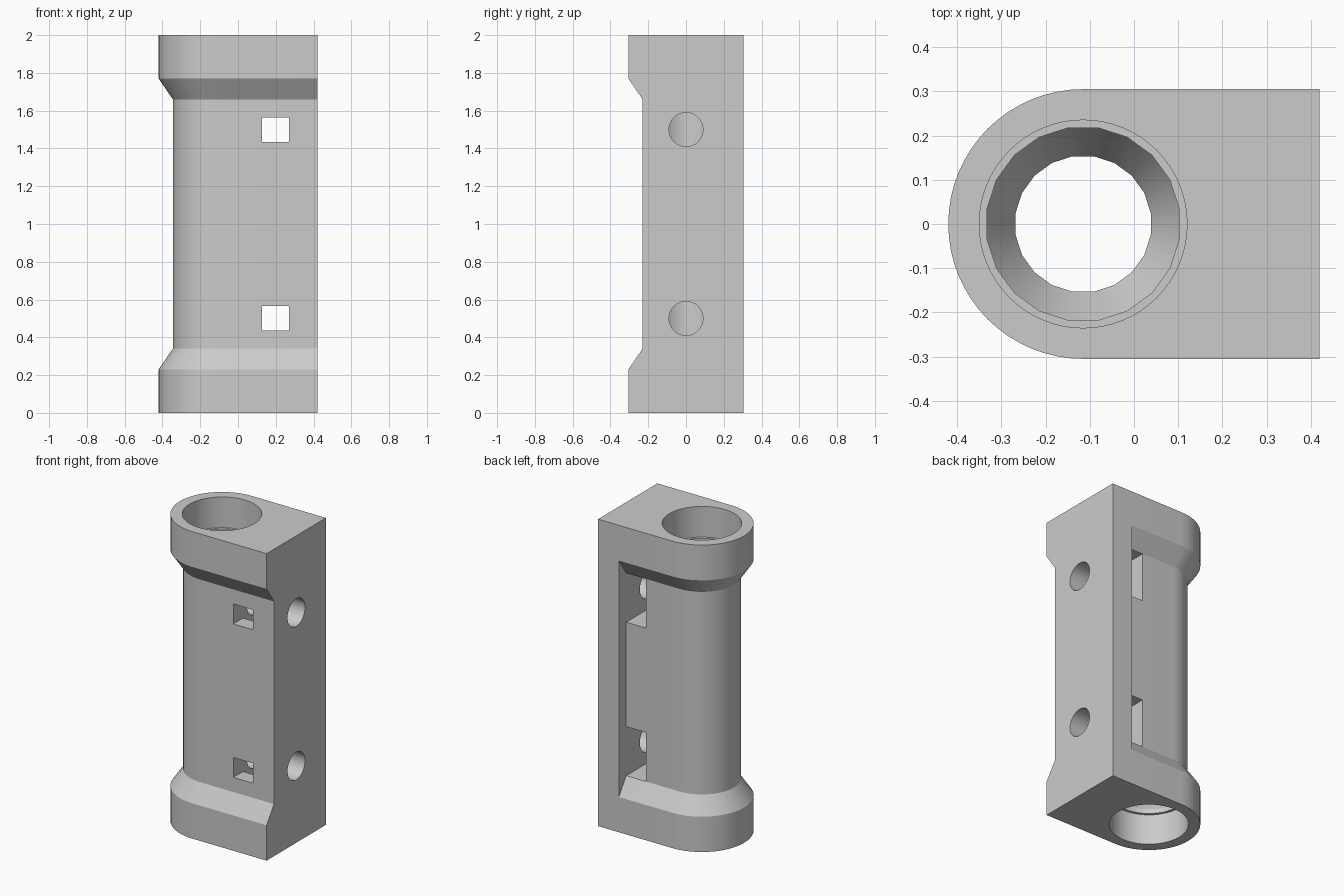
import bpy
import bmesh
from math import pi, sin, cos, radians

if "Cube" in bpy.data.objects:
    bpy.data.objects.remove(bpy.data.objects["Cube"], do_unlink=True)

grey = bpy.data.materials.new("plain grey")
grey.use_nodes = True
grey.diffuse_color = (0.6, 0.6, 0.6, 1)
grey.node_tree.nodes["Principled BSDF"].inputs["Base Color"].default_value = (0.6, 0.6, 0.6, 1)

AXIS = -0.115    # x of the tube axis
SIDE = 0.42      # x of the flat mounting side
WALL = 0.27      # inner x of the mounting flange
WIDE, SLIM = 0.305, 0.23


def loft(name, rings):
    """Closed solid through a stack of equal-length point rings."""
    bm = bmesh.new()
    layers = [[bm.verts.new(p) for p in ring] for ring in rings]
    n = len(layers[0])
    for low, high in zip(layers, layers[1:]):
        for i in range(n):
            j = (i + 1) % n
            bm.faces.new((low[i], low[j], high[j], high[i]))
    bm.faces.new(layers[0][::-1])
    bm.faces.new(layers[-1])
    bmesh.ops.recalc_face_normals(bm, faces=bm.faces)
    mesh = bpy.data.meshes.new(name)
    bm.to_mesh(mesh)
    bm.free()
    mesh.materials.append(grey)
    obj = bpy.data.objects.new(name, mesh)
    bpy.context.collection.objects.link(obj)
    return obj


def d_ring(r, z, steps=32):
    arc = [pi / 2 + pi * i / steps for i in range(steps + 1)]
    pts = [(AXIS + r * cos(a), r * sin(a), z) for a in arc]
    return pts + [(SIDE, -r, z), (SIDE, r, z)]


def round_ring(r, z, sides, turn=0):
    angles = [turn + 2 * pi * i / sides for i in range(sides)]
    return [(AXIS + r * cos(a), r * sin(a), z) for a in angles]


def box(name, x0, x1, y0, y1, z0, z1):
    return loft(name, [[(x0, y0, z), (x1, y0, z), (x1, y1, z), (x0, y1, z)] for z in (z0, z1)])


def combine(target, other, operation):
    mod = target.modifiers.new(operation.lower(), "BOOLEAN")
    mod.operation, mod.solver, mod.object = operation, "EXACT", other
    bpy.ops.object.select_all(action="DESELECT")
    bpy.context.view_layer.objects.active = target
    target.select_set(True)
    bpy.ops.object.modifier_apply(modifier=mod.name)
    bpy.data.objects.remove(other, do_unlink=True)


# Tube housing with wide collars and chamfered shoulders
levels = [(WIDE, 0), (WIDE, 0.23), (SLIM, 0.34), (SLIM, 1.66), (WIDE, 1.77), (WIDE, 2)]
housing = loft("housing", [d_ring(r, z) for r, z in levels])

# Flange along the back of the flat side
combine(housing, box("flange", WALL, SIDE, 0, WIDE, 0, 2), "UNION")

# Main bore with flared ends
flare = [(0.22, -0.1), (0.22, 0.23), (0.155, 0.34), (0.155, 1.66), (0.22, 1.77), (0.22, 2.1)]
bore = loft("bore", [round_ring(r, z, 20, radians(9)) for r, z in flare])
combine(housing, bore, "DIFFERENCE")

# Counterbores at both ends
for z0, z1 in ((-0.2, 0.2), (1.8, 2.2)):
    seat = loft("counterbore", [round_ring(0.235, z, 64) for z in (z0, z1)])
    combine(housing, seat, "DIFFERENCE")

# Back pockets, square front windows and round screw holes
for z in (0.5, 1.5):
    combine(housing, box("pocket", 0.127, WALL, -0.13, 0.26, z - 0.16, z + 0.16), "DIFFERENCE")
    combine(housing, box("window", 0.127, WALL, -0.4, 0, z - 0.065, z + 0.065), "DIFFERENCE")
    turns = [2 * pi * i / 32 for i in range(32)]
    screw = loft("screw_hole", [[(x, 0.09 * cos(a), z + 0.09 * sin(a)) for a in turns]
                                for x in (-0.1, 0.6)])
    combine(housing, screw, "DIFFERENCE")

bpy.ops.object.shade_smooth_by_angle(angle=radians(25))
